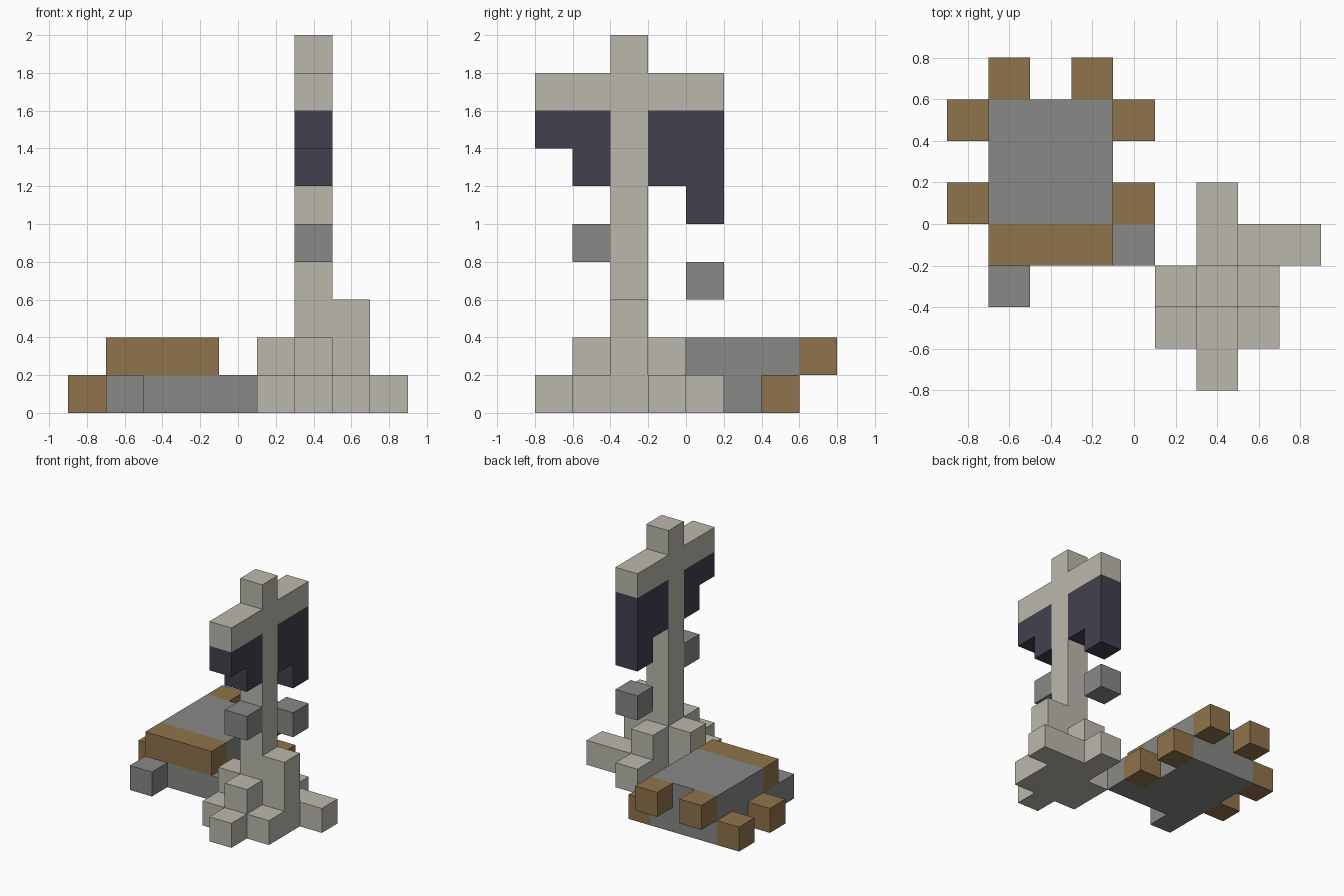
import bpy
import bmesh
from mathutils import Vector
from itertools import product

CELL = 0.2
ORIGIN = Vector((-0.9, -0.8, 0))

if "Cube" in bpy.data.objects:
    bpy.data.objects.remove(bpy.data.objects["Cube"], do_unlink=True)


def material(name, rgb):
    mat = bpy.data.materials.new(name)
    mat.use_nodes = True
    colour = (*rgb, 1)
    mat.diffuse_color = colour
    bsdf = mat.node_tree.nodes["Principled BSDF"]
    bsdf.inputs["Base Color"].default_value = colour
    bsdf.inputs["Roughness"].default_value = 0.9
    return mat


pale = material("pale stone", (0.495, 0.478, 0.413))
grey = material("grey stone", (0.246, 0.246, 0.240))
brown = material("brown wood", (0.275, 0.172, 0.069))
dark = material("dark cloth", (0.053, 0.051, 0.076))


def block(x, y, z, w=1, d=1, h=1):
    """Grid cells filled by a block with its low corner at x, y, z."""
    return set(product(range(x, x + w), range(y, y + d), range(z, z + h)))


def build(name, mat, *blocks):
    """Joins blocks into one mesh holding only the outer faces."""
    cells = set().union(*blocks)
    bm = bmesh.new()
    for cell in cells:
        centre = Vector(cell) + Vector((0.5, 0.5, 0.5))
        for axis, sign in product(range(3), (-1, 1)):
            n = Vector((0, 0, 0))
            n[axis] = sign
            if tuple(int(c + s) for c, s in zip(cell, n)) in cells:
                continue
            u = Vector((n.z, n.x, n.y))
            v = n.cross(u)
            corners = (-u - v, u - v, u + v, v - u)
            bm.faces.new([bm.verts.new(ORIGIN + CELL * (centre + (n + c) / 2))
                          for c in corners])
    bmesh.ops.remove_doubles(bm, verts=bm.verts[:], dist=0.001)
    mesh = bpy.data.meshes.new(name)
    bm.to_mesh(mesh)
    bm.free()
    mesh.materials.append(mat)
    obj = bpy.data.objects.new(name, mesh)
    bpy.context.collection.objects.link(obj)
    return obj


# Tall cross with its arms running front to back
build("cross", pale, block(6, 2, 0, h=10), block(6, 0, 8, d=5))

# Rubble heaped around the foot of the cross
build("rubble_front", pale, block(6, 0, 0), block(5, 1, 0, w=3), block(6, 1, 1))
build("rubble_right", pale, block(5, 2, 0, h=2))
build("rubble_left", pale, block(7, 2, 0, h=3))
build("rubble_back", pale, block(6, 3, 0, w=3), block(6, 3, 1), block(6, 4, 0))

# Ragged cloth hanging from both arms
build("cloth_front", dark, block(6, 0, 7, d=2), block(6, 1, 6))
build("cloth_back", dark, block(6, 3, 6, d=2, h=2), block(6, 4, 5))

# Loose stones beside the post
build("loose_stone_front", grey, block(6, 1, 4))
build("loose_stone_back", grey, block(6, 4, 3))

# Low tomb with stones at its front corners
build("tomb", grey, block(1, 3, 0, w=3, d=4), block(1, 4, 1, w=3, d=3),
      block(4, 3, 0), block(1, 2, 0))
build("tomb_front_beam", brown, block(1, 3, 1, w=3))

# Wooden pegs along the sides and the back
for side, x in (("right", 0), ("left", 4)):
    for place, y in (("front", 4), ("back", 6)):
        build(f"side_peg_{place}_{side}", brown, block(x, y, 0))
for side, x in (("right", 1), ("left", 3)):
    build(f"back_peg_{side}", brown, block(x, 7, 1))
